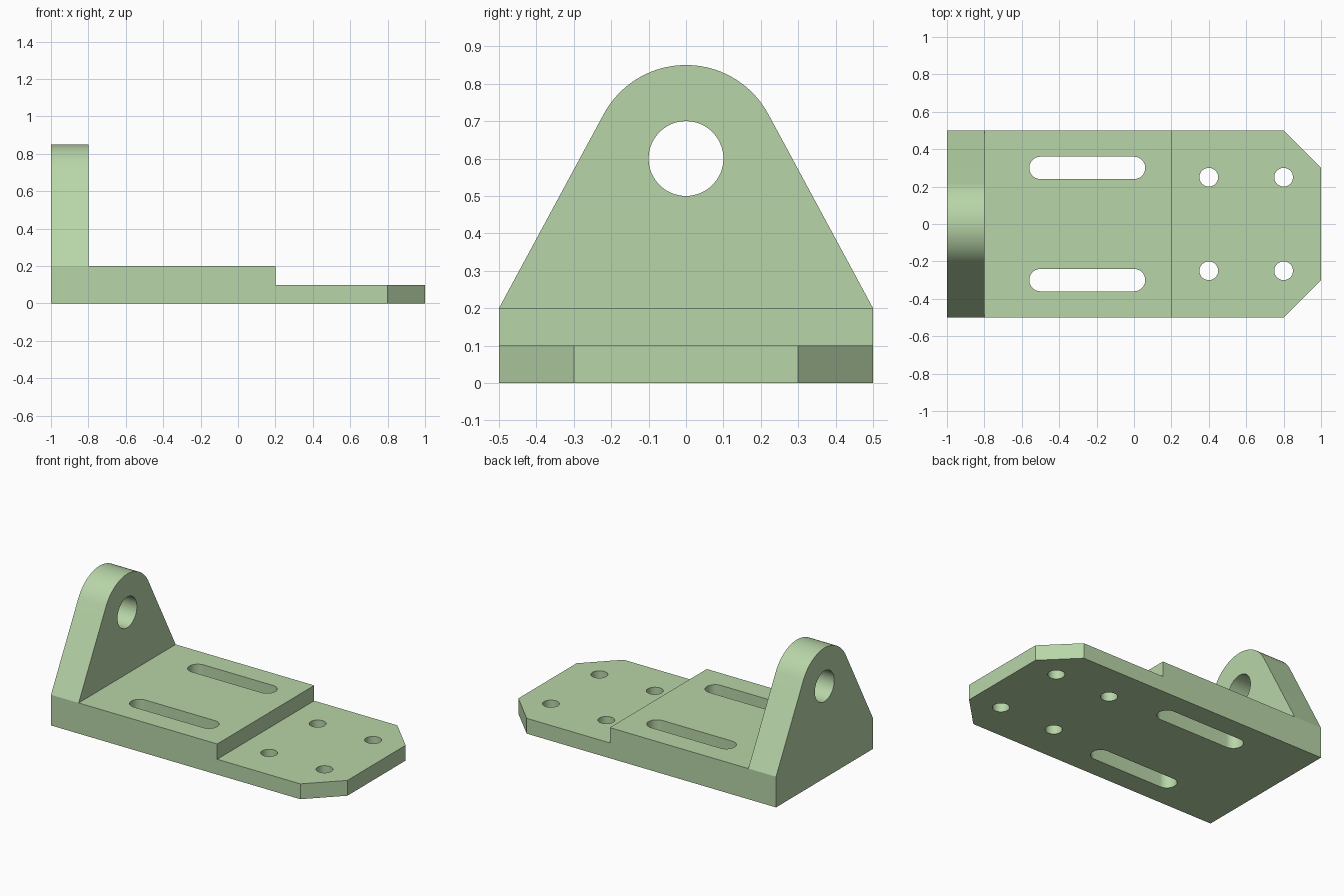
import bpy, bmesh
from math import atan2, acos, cos, sin, pi, hypot, radians
from mathutils import Vector

if "Cube" in bpy.data.objects:
    bpy.data.objects.remove(bpy.data.objects["Cube"], do_unlink=True)

green = bpy.data.materials.new("pale_green")
green.use_nodes = True
colour = (0.479, 0.665, 0.392, 1)
green.diffuse_color = colour
green.node_tree.nodes["Principled BSDF"].inputs["Base Color"].default_value = colour

# Maps from a flat outline (u, v) at depth w to model space
PLAN = lambda u, v, w: (u, v, w)
FRONT = lambda u, v, w: (u, w, v)
SIDE = lambda u, v, w: (w, u, v)


def arc(cu, cv, r, start, end, n):
    angles = [start + (end - start) * i / n for i in range(n + 1)]
    return [(cu + r * cos(a), cv + r * sin(a)) for a in angles]


def prism(name, outline, axes, w0, w1):
    """Extrude a flat outline between two depths."""
    bm = bmesh.new()
    face = bm.faces.new([bm.verts.new(axes(u, v, w0)) for u, v in outline])
    new = bmesh.ops.extrude_face_region(bm, geom=[face])["geom"]
    step = Vector(axes(0, 0, w1 - w0))
    bmesh.ops.translate(bm, vec=step, verts=[g for g in new if isinstance(g, bmesh.types.BMVert)])
    bmesh.ops.recalc_face_normals(bm, faces=bm.faces)
    mesh = bpy.data.meshes.new(name)
    bm.to_mesh(mesh)
    bm.free()
    mesh.materials.append(green)
    obj = bpy.data.objects.new(name, mesh)
    bpy.context.collection.objects.link(obj)
    return obj


def combine(body, tool, operation):
    """Apply a boolean to the body and remove the tool."""
    tool.hide_render = True
    mod = body.modifiers.new("shape", "BOOLEAN")
    mod.operation, mod.solver, mod.object = operation, "EXACT", tool
    bpy.ops.object.select_all(action="DESELECT")
    body.select_set(True)
    bpy.context.view_layer.objects.active = body
    bpy.ops.object.modifier_apply(modifier=mod.name)
    bpy.data.objects.remove(tool, do_unlink=True)


# Stepped foot plate with a tall end block
steps = [(-1, 0), (1.1, 0), (1.1, 0.1), (0.2, 0.1), (0.2, 0.2),
         (-0.8, 0.2), (-0.8, 1), (-1, 1)]
bracket = prism("mounting_bracket", steps, FRONT, -0.6, 0.6)

# Rounded lug outline, its straight flanks tangent to the top arc
half, shoulder, eye_z, lug_r = 0.5, 0.2, 0.6, 0.25
drop = shoulder - eye_z
tangent = atan2(drop, half) + acos(lug_r / hypot(half, drop))
side = [(-half, shoulder), (-half, -0.1), (half, -0.1), (half, shoulder)]
side += arc(0, eye_z, lug_r, tangent, pi - tangent, 40)
combine(bracket, prism("side_outline", side, SIDE, -1.2, 1.2), "INTERSECT")

# Chamfered corners of the thin end
plan = [(-1.2, -0.6), (0.7, -0.6), (1, -0.3), (1, 0.3), (0.7, 0.6), (-1.2, 0.6)]
combine(bracket, prism("plan_outline", plan, PLAN, -0.2, 1.2), "INTERSECT")

# Pin hole through the lug
eye = arc(0, eye_z, 0.1, 0, 2 * pi, 64)[:-1]
combine(bracket, prism("pin_hole", eye, SIDE, -1.1, -0.7), "DIFFERENCE")

# Slots and bolt holes, mirrored front to back
for s in (-1, 1):
    slot = arc(0, 0.3 * s, 0.06, -pi / 2, pi / 2, 20)
    slot += arc(-0.5, 0.3 * s, 0.06, pi / 2, 3 * pi / 2, 20)
    combine(bracket, prism("slot", slot, PLAN, -0.1, 0.3), "DIFFERENCE")
    for x in (0.4, 0.8):
        hole = arc(x, 0.25 * s, 0.05, 0, 2 * pi, 40)[:-1]
        combine(bracket, prism("bolt_hole", hole, PLAN, -0.1, 0.3), "DIFFERENCE")

bpy.ops.object.shade_smooth_by_angle(angle=radians(25))
